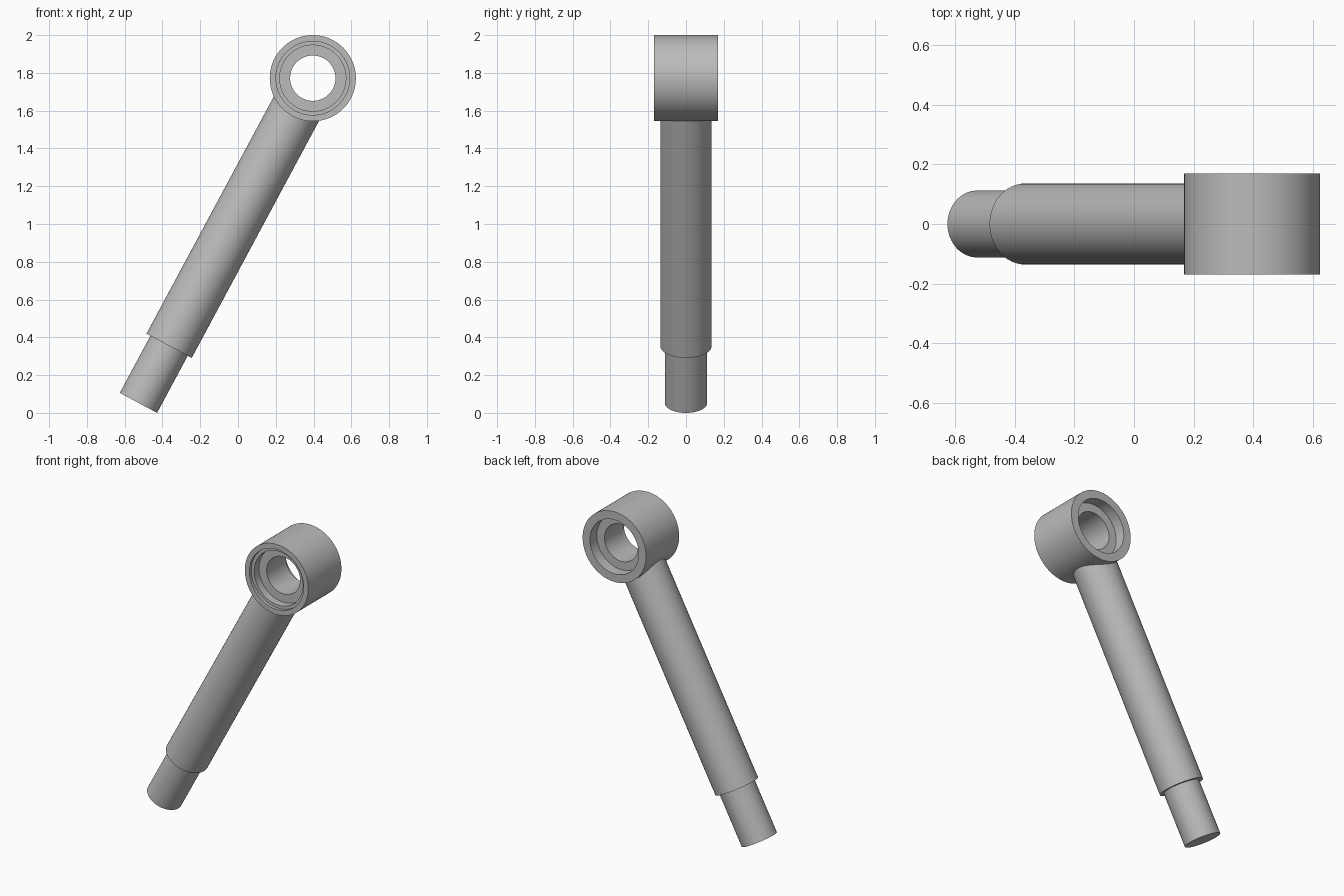
import bpy, bmesh, math
from mathutils import Vector, Matrix

cube = bpy.data.objects.get("Cube")
if cube:
    bpy.data.objects.remove(cube, do_unlink=True)

GREY = (0.5, 0.5, 0.5, 1)
metal = bpy.data.materials.new("plain_grey")
metal.use_nodes = True
metal.diffuse_color = GREY
metal.node_tree.nodes["Principled BSDF"].inputs["Base Color"].default_value = GREY


def lathe(name, profile, origin, axis, closed=False, sides=96):
    """Spin (radius, height) points about an axis through origin."""
    bm = bmesh.new()
    rings = []
    for r, h in profile:
        if r == 0:
            rings.append([bm.verts.new((0, 0, h))] * sides)
        else:
            rings.append([bm.verts.new(Matrix.Rotation(math.tau * i / sides, 3, "Z") @ Vector((r, 0, h)))
                          for i in range(sides)])
    pairs = list(zip(rings, rings[1:]))
    if closed:
        pairs.append((rings[-1], rings[0]))
    for a, b in pairs:
        for i in range(sides):
            j = (i + 1) % sides
            bm.faces.new(dict.fromkeys((a[i], a[j], b[j], b[i])))
    bmesh.ops.recalc_face_normals(bm, faces=bm.faces)
    mesh = bpy.data.meshes.new(name)
    bm.to_mesh(mesh)
    bm.free()
    mesh.materials.append(metal)
    obj = bpy.data.objects.new(name, mesh)
    bpy.context.collection.objects.link(obj)
    obj.location = origin
    obj.rotation_euler = axis.to_track_quat("Z", "Y").to_euler()
    bpy.ops.object.select_all(action="DESELECT")
    obj.select_set(True)
    bpy.context.view_layer.objects.active = obj
    bpy.ops.object.shade_smooth_by_angle(angle=math.radians(30))
    return obj


eye = Vector((0.396, 0, 1.772))
foot = Vector((-0.527, 0, 0.053))
along = eye - foot
length = along.length

# Bearing eye: through hole, a recess on each side, extra lip step in front
lathe("bearing_eye", [
    (0.228, -0.17), (0.228, 0.17),
    (0.175, 0.17), (0.175, 0.10), (0.12, 0.10),
    (0.12, -0.10), (0.175, -0.10), (0.175, -0.15),
    (0.195, -0.15), (0.195, -0.17),
], eye, Vector((0, 1, 0)), closed=True)

# Stepped shank: thin spigot, then the thick rod running into the eye
shoulder = 0.343
lathe("stepped_shank", [
    (0, 0), (0.112, 0), (0.112, shoulder), (0.136, shoulder),
    (0.136, length - 0.18), (0, length - 0.18),
], foot, along)
